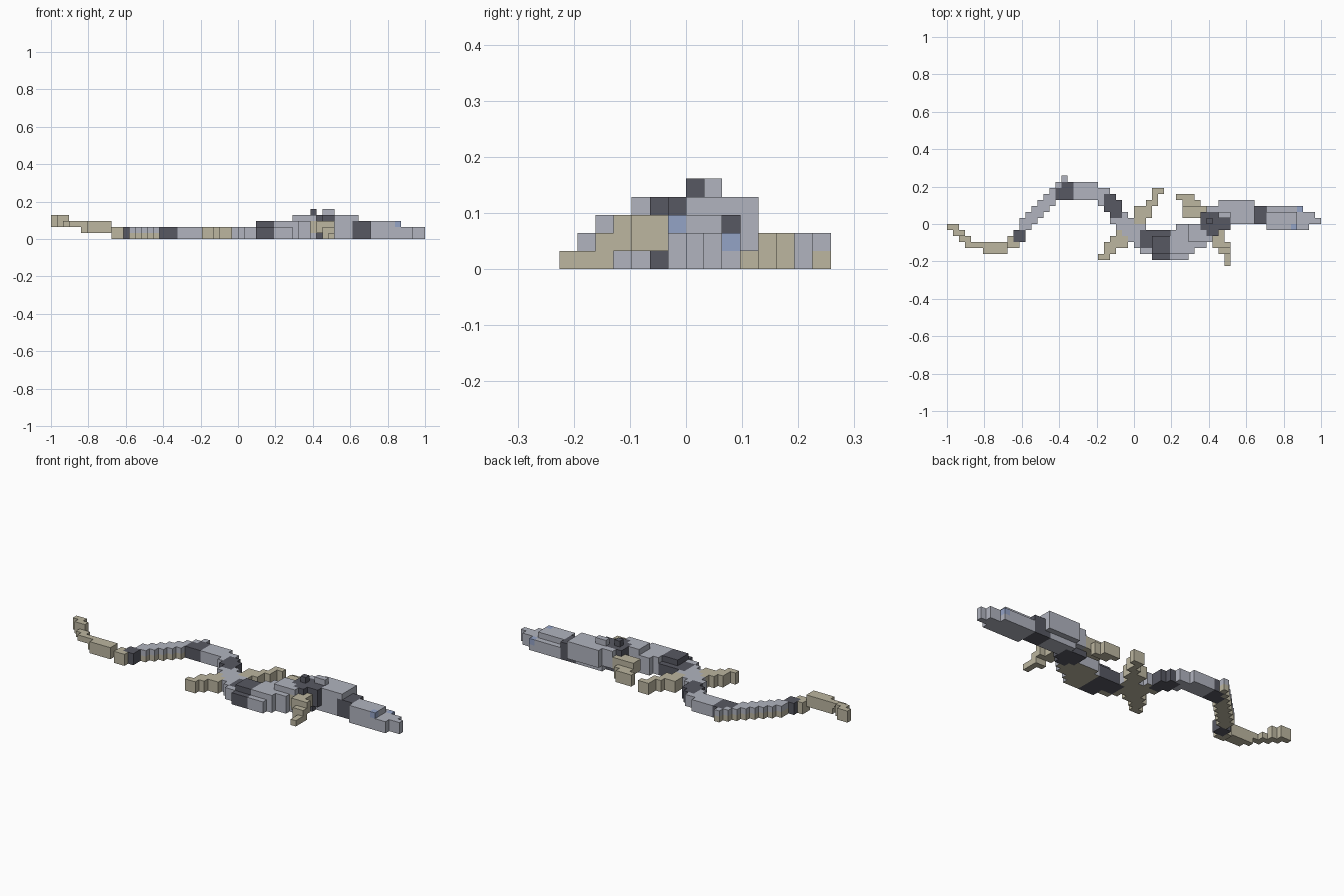
import bpy
import bmesh
from mathutils import Vector

cube = bpy.data.objects.get("Cube")
if cube:
    bpy.data.objects.remove(cube, do_unlink=True)

UNIT = 2 / 62
ORIGIN = Vector((-31, -7, 0))
GREY, TAN, DARK, BLUE = range(4)


def make_material(name, rgb):
    """Flat material from display colour in 0-255 steps."""
    linear = [((c / 255 + 0.055) / 1.055) ** 2.4 for c in rgb] + [1]
    mat = bpy.data.materials.new(name)
    mat.use_nodes = True
    mat.diffuse_color = linear
    shader = mat.node_tree.nodes["Principled BSDF"]
    shader.inputs["Base Color"].default_value = linear
    shader.inputs["Roughness"].default_value = 0.9
    return mat


materials = [
    make_material("scale_grey", (177, 180, 191)),
    make_material("belly_tan", (188, 182, 160)),
    make_material("band_dark", (87, 88, 98)),
    make_material("eye_blue", (148, 163, 198)),
]

cells = {}  # grid cell -> (part name, colour)


def block(part, colour, xs, ys, zs):
    """Fill an inclusive box of cells; later blocks replace earlier ones."""
    for x in range(xs[0], xs[1] + 1):
        for y in range(ys[0], ys[1] + 1):
            for z in range(zs[0], zs[1] + 1):
                cells[x, y, z] = (part, colour)


def stairs(part, colour, count, start, size, rise, zs):
    """Repeat a footprint along a diagonal, one cell in x per step."""
    for i in range(count):
        x, y = start[0] + i, start[1] + i * rise
        block(part, colour, (x, x + size[0] - 1), (y, y + size[1] - 1), zs)


# Raised tail tip
block("tail_tip", TAN, (0, 1), (6, 6), (2, 3))
block("tail_tip", TAN, (1, 2), (5, 5), (2, 3))
block("tail_tip", TAN, (2, 3), (4, 4), (2, 2))
block("tail_tip", TAN, (3, 5), (3, 3), (2, 2))
block("tail_tip", TAN, (6, 9), (2, 2), (1, 2))
block("tail_tip", TAN, (5, 9), (3, 3), (1, 2))
block("tail_tip", TAN, (10, 11), (3, 4), (0, 1))

# Diagonal tail: tan underneath, grey on top
for layer, colour in enumerate((TAN, GREY)):
    stairs("tail", colour, 8, (12, 5), (1, 3), 1, (layer, layer))
block("tail_band", DARK, (11, 12), (4, 5), (0, 1))

# Tail bend and base
block("tail_bend", GREY, (21, 24), (11, 13), (0, 1))
block("tail_bend", GREY, (25, 26), (10, 12), (0, 1))
block("bend_band", DARK, (18, 18), (11, 12), (0, 1))
block("bend_band", DARK, (19, 20), (11, 13), (0, 1))

# Hind legs
block("right_hind_leg", TAN, (25, 26), (1, 1), (0, 1))
block("right_hind_leg", TAN, (26, 27), (2, 3), (0, 1))
block("right_hind_leg", TAN, (27, 29), (3, 4), (0, 1))
block("right_hind_leg", TAN, (28, 30), (4, 5), (0, 1))
block("left_hind_leg", TAN, (31, 32), (6, 9), (0, 1))
block("left_hind_leg", TAN, (33, 33), (8, 10), (0, 1))
block("left_hind_leg", TAN, (34, 34), (10, 12), (0, 1))
block("left_hind_leg", TAN, (35, 35), (12, 12), (0, 1))

# Hips
stairs("hips", GREY, 6, (27, 7), (2, 3), -1, (0, 1))
block("hips", GREY, (30, 32), (4, 6), (0, 1))
block("hip_band", DARK, (26, 27), (9, 11), (0, 1))
block("hip_band", DARK, (27, 28), (8, 10), (0, 1))

# Waist band and torso
block("waist_band", DARK, (32, 36), (3, 5), (0, 1))
block("waist_band", DARK, (34, 36), (1, 5), (0, 1))
block("waist_band", DARK, (34, 36), (2, 4), (2, 2))
block("torso", GREY, (37, 40), (2, 5), (0, 2))
block("torso", GREY, (37, 39), (1, 1), (0, 1))
block("torso", GREY, (38, 42), (3, 6), (0, 2))
block("torso", GREY, (40, 43), (4, 6), (0, 3))

# Front legs, stepping down to the feet
block("left_front_leg", TAN, (39, 42), (8, 9), (1, 2))
block("left_front_leg", TAN, (39, 41), (10, 10), (0, 1))
block("left_front_leg", TAN, (38, 40), (11, 11), (0, 1))
block("right_front_leg", TAN, (43, 45), (4, 5), (1, 2))
block("right_front_leg", TAN, (44, 46), (3, 3), (1, 2))
block("right_front_leg", TAN, (45, 46), (2, 2), (0, 1))
block("right_front_leg", TAN, (46, 46), (0, 2), (0, 0))

# Neck and shoulder band
block("neck", GREY, (45, 50), (7, 9), (0, 3))
block("neck", GREY, (45, 50), (10, 10), (1, 3))
block("neck", GREY, (43, 44), (8, 9), (1, 3))
block("shoulder_band", DARK, (42, 45), (6, 8), (0, 3))
block("shoulder_band", DARK, (43, 44), (5, 5), (0, 3))
block("shoulder_band", DARK, (46, 46), (6, 7), (1, 3))
block("shoulder_crest", DARK, (43, 43), (7, 7), (4, 4))
block("neck_crest", GREY, (45, 46), (8, 8), (4, 4))

# Head, snout and eyes
block("neck_band", DARK, (50, 52), (7, 9), (0, 2))
block("head", GREY, (53, 58), (6, 9), (0, 1))
block("head", GREY, (53, 57), (6, 8), (2, 2))
block("snout", GREY, (59, 59), (6, 8), (0, 1))
block("snout", GREY, (60, 60), (7, 8), (0, 1))
block("snout", GREY, (61, 61), (7, 7), (0, 1))
block("right_eye", BLUE, (57, 57), (6, 6), (2, 2))
block("left_eye", BLUE, (58, 58), (9, 9), (1, 1))

# Build one mesh per part from the exposed cell faces
BELLY = {"hips", "torso"}
SIDES = [Vector(d) for d in ((1, 0, 0), (0, 1, 0), (0, 0, 1))]
SIDES += [-d for d in SIDES]


def build(part):
    bm = bmesh.new()
    for cell, (owner, colour) in cells.items():
        if owner != part:
            continue
        center = Vector(cell) + Vector((0.5, 0.5, 0.5))
        for side in SIDES:
            if tuple(int(c) for c in Vector(cell) + side) in cells:
                continue
            u = Vector((side.y, side.z, side.x)) / 2
            v = side.cross(u)
            mid = center + side / 2
            ring = (mid - u - v, mid + u - v, mid + u + v, mid - u + v)
            face = bm.faces.new([bm.verts.new((p + ORIGIN) * UNIT) for p in ring])
            underside = side.z < 0 and part in BELLY
            face.material_index = TAN if underside else colour
    bmesh.ops.remove_doubles(bm, verts=bm.verts, dist=UNIT / 100)
    mesh = bpy.data.meshes.new(part)
    bm.to_mesh(mesh)
    bm.free()
    for mat in materials:
        mesh.materials.append(mat)
    bpy.context.collection.objects.link(bpy.data.objects.new(part, mesh))


for part in sorted({owner for owner, _ in cells.values()}):
    build(part)
